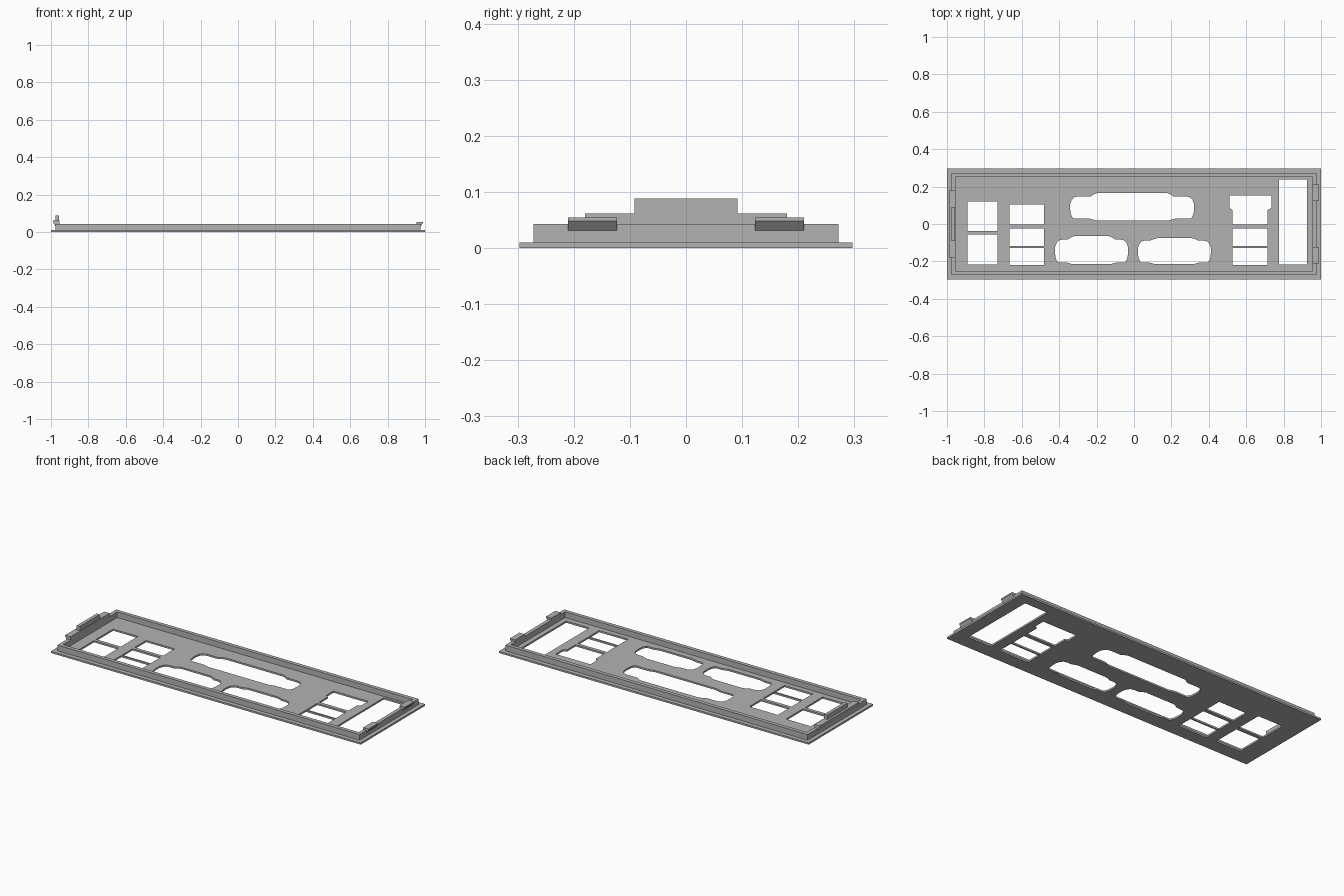
import bpy, bmesh

cube = bpy.data.objects.get("Cube")
if cube:
    bpy.data.objects.remove(cube, do_unlink=True)

steel = bpy.data.materials.new("grey steel")
steel.use_nodes = True
steel.diffuse_color = (0.45, 0.45, 0.45, 1)
steel.node_tree.nodes["Principled BSDF"].inputs["Base Color"].default_value = (0.45, 0.45, 0.45, 1)


def rect(x0, x1, y0, y1):
    return [(x0, y0), (x1, y0), (x1, y1), (x0, y1)]


def sheet(name, loops, z0, z1):
    """Flat sheet from an outer loop and hole loops, from z0 up to z1."""
    curve = bpy.data.curves.new(name + "_outline", "CURVE")
    curve.dimensions = "2D"
    curve.fill_mode = "BOTH"
    curve.extrude = (z1 - z0) / 2
    for loop in loops:
        spline = curve.splines.new("POLY")
        spline.points.add(len(loop) - 1)
        for point, (x, y) in zip(spline.points, loop):
            point.co = (x, y, 0, 1)
        spline.use_cyclic_u = True
    helper = bpy.data.objects.new(name + "_outline", curve)
    bpy.context.collection.objects.link(helper)
    bpy.context.view_layer.update()
    evaluated = helper.evaluated_get(bpy.context.evaluated_depsgraph_get())
    mesh = bpy.data.meshes.new_from_object(evaluated)
    bpy.data.objects.remove(helper, do_unlink=True)
    bm = bmesh.new()
    bm.from_mesh(mesh)
    bmesh.ops.remove_doubles(bm, verts=bm.verts, dist=0.0001)
    bmesh.ops.translate(bm, verts=bm.verts, vec=(0, 0, (z0 + z1) / 2))
    finish(name, bm, mesh)


def extrude_y(name, profile, y0, y1):
    """Bar with an x-z profile, from y0 to y1."""
    bm = bmesh.new()
    face = bm.faces.new([bm.verts.new((x, y0, z)) for x, z in profile])
    new = bmesh.ops.extrude_face_region(bm, geom=[face])["geom"]
    verts = [v for v in new if isinstance(v, bmesh.types.BMVert)]
    bmesh.ops.translate(bm, verts=verts, vec=(0, y1 - y0, 0))
    finish(name, bm, bpy.data.meshes.new(name))


def finish(name, bm, mesh):
    bmesh.ops.recalc_face_normals(bm, faces=bm.faces)
    for f in bm.faces:
        f.smooth = False
    bm.to_mesh(mesh)
    bm.free()
    mesh.name = name
    mesh.materials.clear()
    mesh.materials.append(steel)
    bpy.context.collection.objects.link(bpy.data.objects.new(name, mesh))


def connector(cx, half, flat, y0, y1, step):
    """Wide port: rounded ends with raised middles on top and bottom."""
    low, high = y0 + 0.01, y1 - step
    right = [(flat + 0.01, y0), (flat + 0.045, low), (half - 0.015, low), (half - 0.004, low + 0.02),
             (half, low + 0.045), (half, high - 0.04), (half - 0.008, high - 0.018),
             (half - 0.02, high - 0.005), (half - 0.04, high), (flat + 0.035, high),
             (flat + 0.015, y1 - step * 0.3), (flat, y1)]
    return [(cx + x, y) for x, y in right] + [(cx - x, y) for x, y in reversed(right)]


# Port openings
holes = [rect(-0.89, -0.73, -0.037, 0.12), rect(-0.89, -0.73, -0.217, -0.057),
         rect(-0.665, -0.482, -0.003, 0.103), rect(0.776, 0.926, -0.217, 0.237)]
for x0, x1 in ((-0.665, -0.482), (0.527, 0.715)):
    holes += [rect(x0, x1, -0.118, -0.023), rect(x0, x1, -0.22, -0.127)]
holes.append([(0.527, -0.003), (0.715, -0.003), (0.715, 0.075), (0.734, 0.085),
              (0.734, 0.153), (0.51, 0.153), (0.51, 0.085), (0.527, 0.075)])
holes += [connector(-0.01, 0.331, 0.187, 0.02, 0.165, 0.018),
          connector(-0.227, 0.195, 0.092, -0.215, -0.065, 0.018),
          connector(0.216, 0.195, 0.092, -0.215, -0.076, 0.012)]

# Face plate and raised rim
sheet("face_plate", [rect(-1, 1, -0.297, 0.297)] + holes, 0, 0.01)
sheet("rim", [rect(-0.976, 0.976, -0.272, 0.272), rect(-0.955, 0.955, -0.25, 0.25)], 0.01, 0.043)

# Left-hand and right-hand snap clips share one hooked profile
def hook(side, top):
    return [(side * x, z) for x, z in
            ((0.955, 0.043), (0.976, 0.031), (0.99, top - 0.007), (0.99, top), (0.955, top))]

for label, y0 in (("front", -0.21), ("back", 0.123)):
    extrude_y(label + "_clip", hook(1, 0.055), y0, y0 + 0.087)
extrude_y("long_clip", hook(-1, 0.062), -0.18, 0.18)

# Upright finger tab over the long clip
extrude_y("finger_tab", [(-0.977, 0.062), (-0.957, 0.062), (-0.957, 0.088), (-0.977, 0.088)], -0.092, 0.092)
